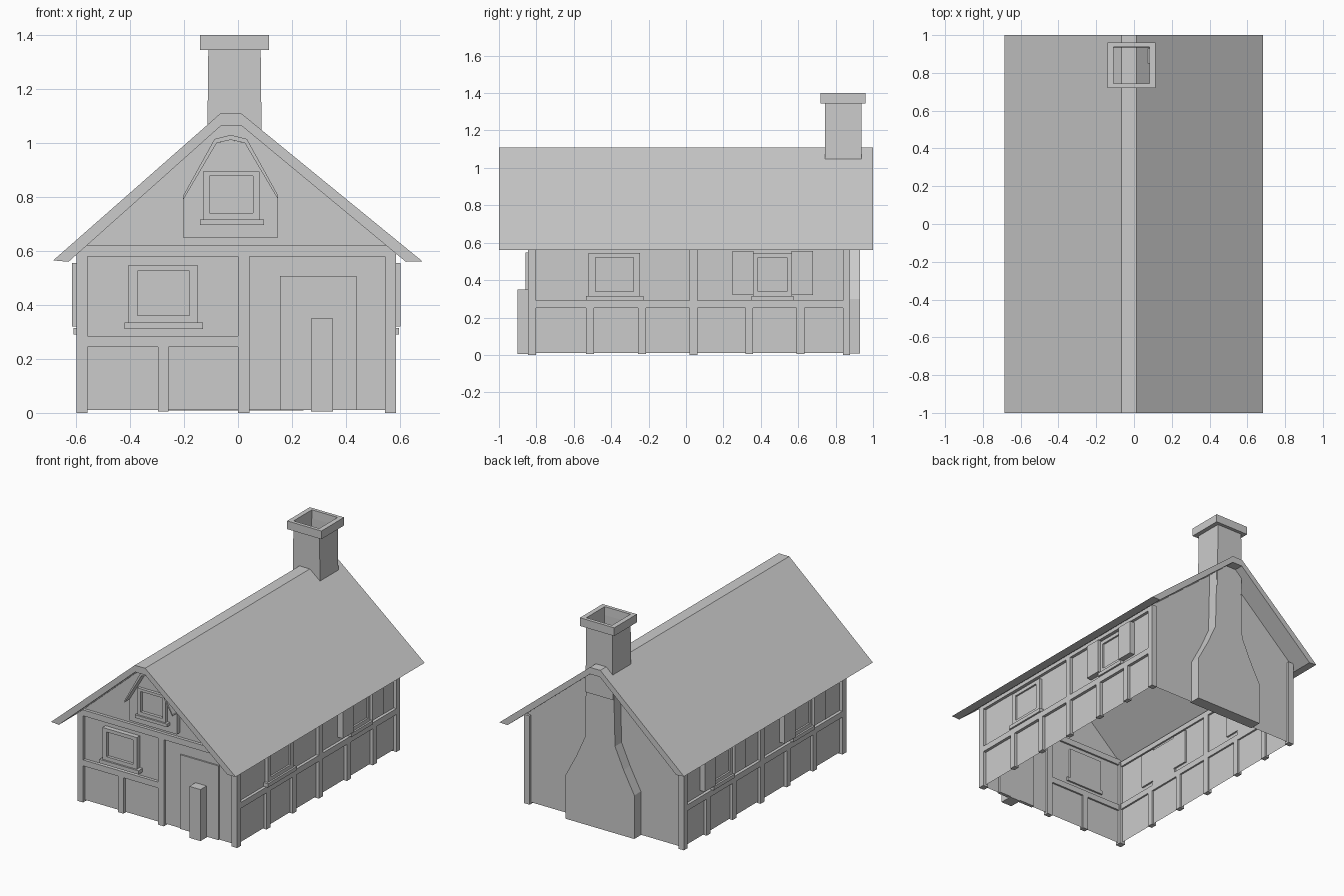
import bpy, bmesh

if "Cube" in bpy.data.objects:
    bpy.data.objects.remove(bpy.data.objects["Cube"])

XL, XR, YF, YB = -0.577, 0.565, -0.825, 0.86   # wall panel planes


def mesh(name, verts, faces):
    me = bpy.data.meshes.new(name)
    me.from_pydata(verts, [], faces)
    bm = bmesh.new()
    bm.from_mesh(me)
    bmesh.ops.recalc_face_normals(bm, faces=bm.faces)
    bm.to_mesh(me)
    bm.free()
    ob = bpy.data.objects.new(name, me)
    bpy.context.collection.objects.link(ob)
    return ob


def prism(name, prof, y0, y1):
    """Extrude an x-z profile along y."""
    n = len(prof)
    verts = [(x, y0, z) for x, z in prof] + [(x, y1, z) for x, z in prof]
    faces = [tuple(range(n)), tuple(range(2 * n - 1, n - 1, -1))]
    faces += [(i, (i + 1) % n, (i + 1) % n + n, i + n) for i in range(n)]
    return mesh(name, verts, faces)


def spot(wall, u, d, z):
    """Map wall coordinate u, outward depth d and height z to space."""
    return {"front": (u, YF - d, z), "back": (u, YB + d, z),
            "right": (XR + d, u, z), "left": (XL - d, u, z)}[wall]


def slab(name, wall, u0, u1, z0, z1, d=0.02, d0=-0.012):
    verts = [spot(wall, u, e, z) for e in (d0, d) for u, z in
             ((u0, z0), (u1, z0), (u1, z1), (u0, z1))]
    faces = [(0, 1, 2, 3), (4, 5, 6, 7)]
    faces += [(i, (i + 1) % 4, (i + 1) % 4 + 4, i + 4) for i in range(4)]
    return mesh(f"{wall}_{name}", verts, faces)


def window(wall, outer, opening, sill, d):
    a0, a1, b0, b1 = outer
    o0, o1, p0, p1 = opening
    slab("window_jamb", wall, a0, o0, b0, b1, d)
    slab("window_jamb", wall, o1, a1, b0, b1, d)
    slab("window_header", wall, o0, o1, p1, b1, d)
    slab("window_lower_rail", wall, o0, o1, b0, p0, d)
    slab("window_pane", wall, o0, o1, p0, p1, d * 0.4)
    slab("window_sill", wall, *sill, d + 0.012)


# Roof slab with a flat ridge
prism("roof", [(-0.685, 0.565), (-0.065, 1.11), (0.012, 1.11), (0.683, 0.562),
               (0.622, 0.56), (0.012, 1.065), (-0.062, 1.065), (-0.628, 0.56)], -1, 1)

# Wall sheets, open underneath
gable = [(XL, 0.01), (XR, 0.01), (XR, 0.61), (0.012, 1.07), (-0.062, 1.07), (XL, 0.608)]
for nm, y in (("front_gable_wall", YF), ("back_gable_wall", YB)):
    mesh(nm, [(x, y, z) for x, z in gable], [tuple(range(6))])
for nm, x in (("left_wall", XL), ("right_wall", XR)):
    mesh(nm, [(x, YF, 0.01), (x, YB, 0.01), (x, YB, 0.609), (x, YF, 0.609)], [(0, 1, 2, 3)])

# Corner posts
for x0, x1 in ((-0.598, -0.557), (0.545, 0.586)):
    for y0, y1 in ((-0.845, -0.803), (0.84, 0.877)):
        prism("corner_post", [(x0, 0), (x1, 0), (x1, 0.595), (x0, 0.595)], y0, y1)

# Side wall timbers
for w in ("left", "right"):
    slab("middle_post", w, 0.02, 0.062, 0, 0.6)
    slab("mid_rail", w, -0.82, 0.86, 0.25, 0.29)
    slab("top_plate", w, -0.82, 0.86, 0.565, 0.6)
    for y in (-0.513, -0.235, 0.338, 0.613):
        slab("stud", w, y - 0.021, y + 0.021, 0.005, 0.25)

# Side windows and shutters
plain = ((-0.52, -0.245, 0.30, 0.545), (-0.485, -0.28, 0.34, 0.52), (-0.535, -0.228, 0.29, 0.315))
for w in ("left", "right"):
    for c in (-0.382, 0.463):
        if w == "right" and c < 0:
            window(w, *plain, 0.02)
            continue
        window(w, (c - 0.103, c + 0.103, 0.30, 0.545), (c - 0.078, c + 0.078, 0.34, 0.52),
               (c - 0.112, c + 0.112, 0.29, 0.315), 0.02)
        for s in (-1, 1):
            m = c + s * 0.158
            slab("shutter", w, m - 0.057, m + 0.057, 0.32, 0.555, 0.038)

# Front timbers
slab("tie_beam", "front", -0.59, 0.58, 0.58, 0.62)
slab("middle_post", "front", 0, 0.042, 0, 0.58)
slab("mid_rail", "front", -0.557, 0, 0.245, 0.285)
slab("stud", "front", -0.297, -0.257, 0.005, 0.245)

# Front door and the block standing by it
slab("door", "front", 0.155, 0.44, 0.01, 0.507, 0.01)
slab("door_block", "front", 0.27, 0.352, 0.005, 0.35, 0.075)

# Front window
window("front", (-0.405, -0.15, 0.31, 0.548), (-0.373, -0.18, 0.36, 0.525),
       (-0.42, -0.13, 0.31, 0.335), 0.032)

# Small gable bay with its bent hood
C = -0.027
half = [(0.176, 0.79), (0.06, 1.0), (0.0, 1.018)]
prism("gable_bay", [(C - 0.176, 0.65), (C - 0.176, 0.79), (C - 0.06, 0.998), (C, 1.012),
                    (C + 0.06, 0.998), (C + 0.176, 0.79), (C + 0.176, 0.65)], YF - 0.035, YF)
prism("gable_hood", [(C - 0.176, 0.79), (C - 0.176, 0.805), (C - 0.06, 1.015), (C, 1.03),
                     (C + 0.06, 1.015), (C + 0.176, 0.805), (C + 0.176, 0.79),
                     (C + 0.052, 1.0), (C, 1.012), (C - 0.052, 1.0)], YF - 0.085, YF)
window("front", (-0.13, 0.08, 0.70, 0.895), (-0.105, 0.055, 0.74, 0.877),
       (-0.14, 0.097, 0.697, 0.717), 0.055)

# Chimney breast on the back wall
K = -0.013
side = [(0.255, 0.008), (0.255, 0.30), (0.175, 0.45), (0.112, 0.59), (0.1, 1.06)]
prism("chimney_breast", [(K + w, z) for w, z in side] +
      [(K - w, z) for w, z in reversed(side)], 0.85, 0.93)

# Chimney shaft with an open collar on top
loops = [(0.102, 0.097, 0.9), (0.097, 0.097, 1.345), (0.127, 0.12, 1.345),
         (0.127, 0.12, 1.40), (0.095, 0.097, 1.40), (0.095, 0.095, 1.345), (0.099, 0.095, 0.9)]
verts = [(K + sx * a, 0.84 + sy * b, z) for a, b, z in loops
         for sx, sy in ((-1, -1), (1, -1), (1, 1), (-1, 1))]
mesh("chimney_shaft", verts, [(4 * k + i, 4 * k + (i + 1) % 4, 4 * k + 4 + (i + 1) % 4, 4 * k + 4 + i)
                              for k in range(len(loops) - 1) for i in range(4)])
